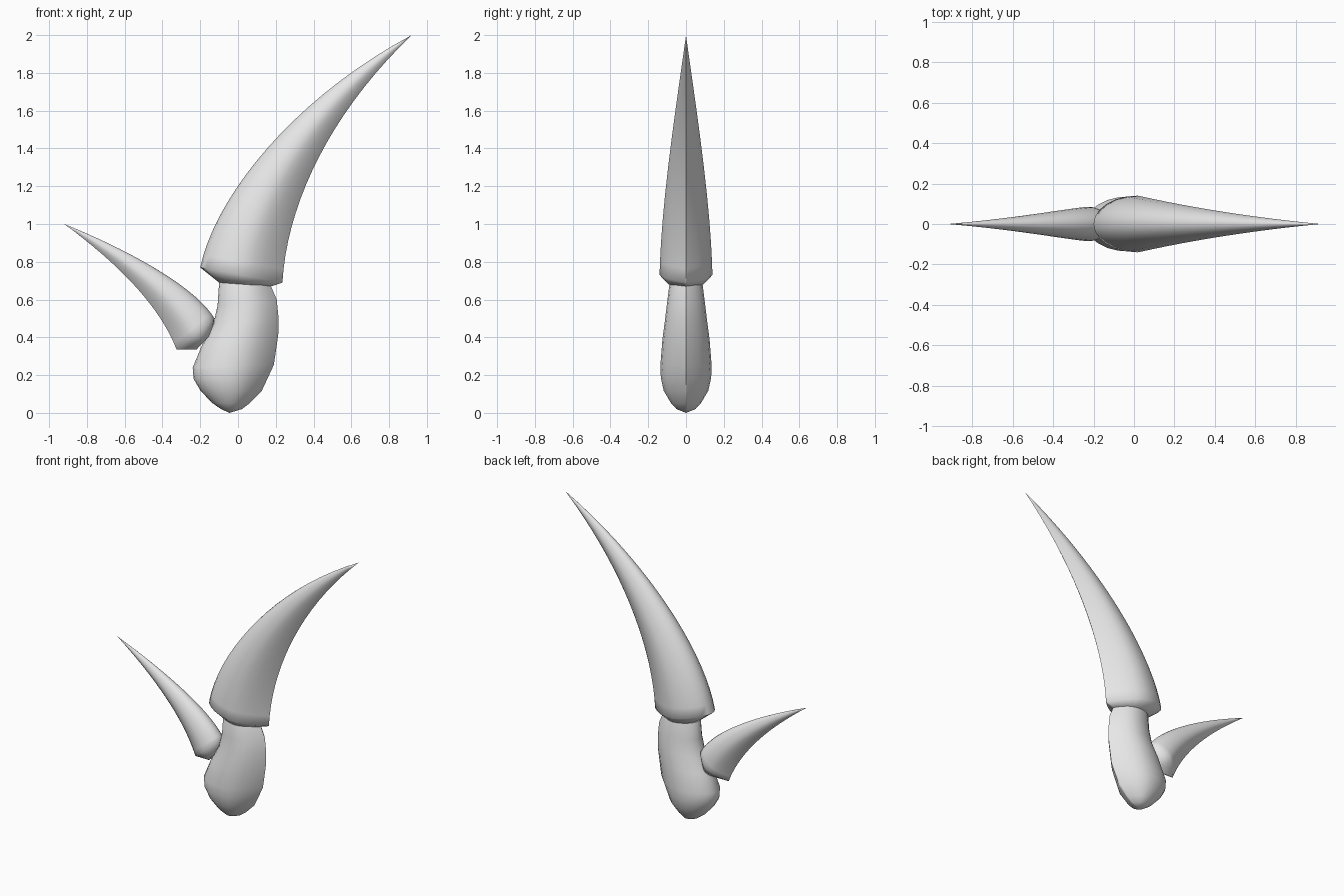
import bpy
import bmesh
import math
from mathutils import Vector

if "Cube" in bpy.data.objects:
    bpy.data.objects.remove(bpy.data.objects["Cube"], do_unlink=True)

SIDES = 24

grey = bpy.data.materials.new("plain_grey")
grey.use_nodes = True
grey.diffuse_color = (0.8, 0.8, 0.8, 1)
grey.node_tree.nodes["Principled BSDF"].inputs["Base Color"].default_value = (0.8, 0.8, 0.8, 1)


def bezier(points, t):
    """Cubic curve through numbers or vectors."""
    s = 1 - t
    a, b, c, d = points
    return a * s**3 + b * (3 * s * s * t) + c * (3 * s * t * t) + d * t**3


def section(outer, inner, depth, power):
    """Ring between two edge points: round outside, keeled inside."""
    middle, half = (outer + inner) / 2, (inner - outer) / 2
    ring = []
    for i in range(SIDES):
        angle = math.tau * i / SIDES
        u, y = math.cos(angle), math.sin(angle)
        if u > 0:
            y = math.copysign(1 - u**power, y)
        p = middle + half * u
        ring.append((p.x, y * depth, p.y))
    return ring


def loft(name, sections, power):
    """Skin a stack of (outer, inner, depth) sections."""
    bm = bmesh.new()
    rings = [[bm.verts.new(co) for co in section(*s, power)] for s in sections]
    for low, high in zip(rings, rings[1:]):
        for i in range(SIDES):
            j = (i + 1) % SIDES
            bm.faces.new((low[i], low[j], high[j], high[i]))
    bm.faces.new(rings[0][::-1])
    bm.faces.new(rings[-1])
    bmesh.ops.remove_doubles(bm, verts=bm.verts, dist=0.0005)
    bmesh.ops.recalc_face_normals(bm, faces=bm.faces)
    mesh = bpy.data.meshes.new(name)
    bm.to_mesh(mesh)
    bm.free()
    mesh.materials.append(grey)
    obj = bpy.data.objects.new(name, mesh)
    bpy.context.collection.objects.link(obj)
    bpy.ops.object.select_all(action="DESELECT")
    obj.select_set(True)
    bpy.context.view_layer.objects.active = obj
    bpy.ops.object.shade_smooth_by_angle(angle=math.radians(60))


def horn(name, base, outer, inner, depths, steps=18):
    """Curved spike with a tucked-in base lip."""
    outer = [Vector(p) for p in outer]
    inner = [Vector(p) for p in inner]
    rows = [(Vector(base[0]), Vector(base[1]), base[2])]
    for k in range(steps + 1):
        t = k / steps
        rows.append((bezier(outer, t), bezier(inner, t), bezier(depths, t)))
    loft(name, rows, 1.6)


# Rounded handle, from its bottom up into the large horn
handle = [
    (-0.045, 0, -0.045, 0, 0),
    (-0.09, 0.02, 0.02, 0.02, 0.05),
    (-0.14, 0.055, 0.06, 0.05, 0.08),
    (-0.20, 0.12, 0.125, 0.115, 0.118),
    (-0.235, 0.18, 0.16, 0.19, 0.133),
    (-0.24, 0.24, 0.19, 0.255, 0.136),
    (-0.19, 0.36, 0.213, 0.415, 0.125),
    (-0.13, 0.47, 0.215, 0.50, 0.112),
    (-0.108, 0.57, 0.205, 0.60, 0.10),
    (-0.10, 0.69, 0.175, 0.67, 0.088),
    (-0.08, 0.74, 0.15, 0.73, 0.07),
]
loft("handle", [(Vector(r[:2]), Vector(r[2:4]), r[4]) for r in handle], 2)

# Large upper horn
tip = (0.92, 2)
horn("large_horn", ((-0.10, 0.69), (0.175, 0.67), 0.092),
     [(-0.20, 0.77), (-0.12, 1.15), (0.30, 1.67), tip],
     [(0.235, 0.69), (0.26, 1.12), (0.50, 1.60), tip],
     (0.14, 0.13, 0.05, 0))

# Small side horn
tip = (-0.92, 1)
horn("small_horn", ((-0.14, 0.42), (-0.22, 0.335), 0.05),
     [(-0.125, 0.50), (-0.22, 0.66), (-0.55, 0.85), tip],
     [(-0.325, 0.335), (-0.40, 0.53), (-0.58, 0.75), tip],
     (0.085, 0.08, 0.03, 0))
